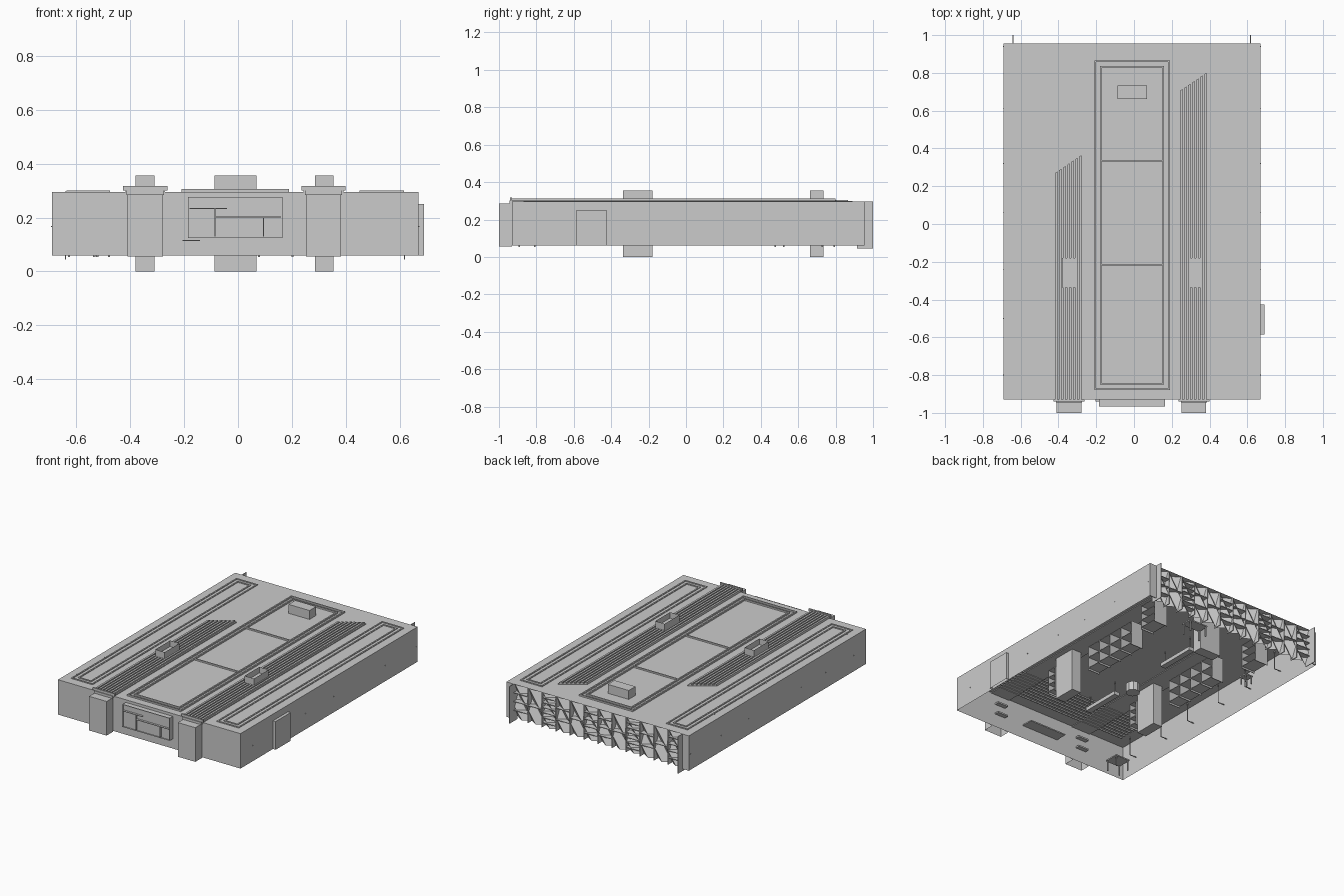
import bpy, bmesh, random
from mathutils import Vector

if "Cube" in bpy.data.objects:
    bpy.data.objects.remove(bpy.data.objects["Cube"])

random.seed(4)
X0, X1, Y0, Y1, Z0, Z1 = -0.69, 0.67, -0.93, 0.955, 0.06, 0.295


def finish(name, bm):
    me = bpy.data.meshes.new(name)
    bm.to_mesh(me)
    bm.free()
    ob = bpy.data.objects.new(name, me)
    bpy.context.collection.objects.link(ob)
    return ob


def add_box(bm, x0, x1, y0, y1, z0, z1, skip=""):
    """Box added to a bmesh; skip lists sides to leave open (l r f k b t)."""
    v = [bm.verts.new((x, y, z)) for z in (z0, z1) for y in (y0, y1) for x in (x0, x1)]
    sides = dict(b=(0, 2, 3, 1), t=(4, 5, 7, 6), f=(0, 1, 5, 4),
                 k=(2, 6, 7, 3), l=(0, 4, 6, 2), r=(1, 3, 7, 5))
    return {s: bm.faces.new([v[i] for i in q]) for s, q in sides.items() if s not in skip}


def boxes(name, items):
    bm = bmesh.new()
    for it in items:
        add_box(bm, *it)
    return finish(name, bm)


# Building shell: roof, front and side walls, open below and at the back
boxes("building_shell", [(X0, X1, Y0, Y1, Z0, Z1, "bk")])

# Entrance bump on the right wall
boxes("side_door", [(X1, 0.69, -0.585, -0.425, Z0, 0.25, "lb")])


# Ribbed roof strips with slanted ends, and the front pilasters below them
def ribbed_strip(name, x0, x1, ya, yb):
    bm = bmesh.new()

    def bar(a, b, z0, z1):
        f = add_box(bm, a, b, -0.935, ya, z0, z1)
        for vert in f["k"].verts:
            vert.co.y = ya + (yb - ya) * (vert.co.x - x0) / (x1 - x0)
    bar(x0, x1, 0.29, 0.301)
    n, step = 7, (x1 - x0) / 7
    for i in range(n):
        bar(x0 + i * step, x0 + (i + 0.6) * step, 0.301, 0.311)
    finish(name, bm)


for side, cx, ya, yb in (("left", -0.344, 0.27, 0.37), ("right", 0.317, 0.705, 0.805)):
    ribbed_strip("roof_strip_" + side, cx - 0.074, cx + 0.074, ya, yb)
    boxes("strip_cap_" + side, [(cx - 0.082, cx + 0.082, -0.94, -0.93, 0.301, 0.317),
                                (cx - 0.069, cx + 0.069, -0.945, -0.93, 0.283, 0.301)])
    boxes("pilaster_" + side, [(cx - 0.065, cx + 0.065, -1.0, Y0, 0.055, 0.285, "bk"),
                               (cx - 0.04, cx + 0.04, -0.985, -0.9, 0.15, 0.16),
                               (cx - 0.04, cx + 0.04, -0.985, -0.9, 0.22, 0.23)])


# Thin raised rail frames on the roof, each a double rectangle
def rail_frame(name, x0, x1, y0, y1, top, cross=()):
    w, items = 0.009, []
    for d in (0, 0.03):
        a, b, c, e = x0 + d, x1 - d, y0 + d, y1 - d
        items += [(a, a + w, c, e, Z1, top), (b - w, b, c, e, Z1, top),
                  (a + w, b - w, c, c + w, Z1, top), (a + w, b - w, e - w, e, Z1, top)]
    for y in cross:
        items.append((x0 + 0.039, x1 - 0.039, y, y + w, Z1, top))
    boxes(name, items)


rail_frame("roof_rails_left", -0.635, -0.475, -0.87, 0.89, 0.3)
rail_frame("roof_rails_right", 0.45, 0.615, -0.87, 0.89, 0.3)
rail_frame("roof_rails_middle", -0.21, 0.19, -0.88, 0.866, 0.305, (-0.22, 0.33))

# Front display case: hollow, with a raised rim and panel dividers
bm = bmesh.new()
f = add_box(bm, -0.185, 0.165, -0.965, Y0, 0.125, 0.277, "k")
bmesh.ops.inset_region(bm, faces=[f["f"]], thickness=0.006, depth=0)
for v in f["f"].verts:
    v.co.y += 0.012
finish("display_case", bm)
boxes("display_dividers", [(-0.18, -0.04, -0.967, -0.95, 0.232, 0.236),
                           (-0.088, -0.084, -0.967, -0.95, 0.13, 0.232),
                           (-0.084, 0.16, -0.967, -0.95, 0.2, 0.204),
                           (0.093, 0.097, -0.967, -0.95, 0.13, 0.2),
                           (-0.205, -0.14, -0.94, Y0, 0.113, 0.116),
                           (-0.15, 0.13, -0.93, -0.85, 0.15, 0.158)])

# Columns that pass from the ground through the roof
for name, x0, x1, y0, y1, hollow in (("column_left", -0.38, -0.31, -0.337, -0.18, True),
                                     ("column_right", 0.285, 0.355, -0.337, -0.18, True),
                                     ("column_rear", -0.087, 0.069, 0.663, 0.734, False)):
    bm = bmesh.new()
    f = add_box(bm, x0, x1, y0, y1, 0, 0.355)
    if hollow:
        bmesh.ops.inset_region(bm, faces=[f["t"]], thickness=0.008, depth=0)
        r = bmesh.ops.extrude_face_region(bm, geom=[f["t"]])
        bmesh.ops.delete(bm, geom=[f["t"]], context='FACES_ONLY')
        low = [g for g in r["geom"] if isinstance(g, bmesh.types.BMVert)]
        bmesh.ops.translate(bm, verts=low, vec=Vector((0, 0, -0.04)))
    finish(name, bm)

# Back display wall: end fins, folded backing, bay dividers and shelves
XA, XB, YB = -0.638, 0.615, 0.915
boxes("back_fins", [(x, x + 0.004, YB, 1.0, 0.045, Z1) for x in (XA - 0.004, XB)])
bays = 12
bw = (XB - XA) / bays
boxes("back_dividers", [(XA + i * bw - 0.002, XA + i * bw + 0.002, YB - 0.02, Y1, Z0, Z1)
                        for i in range(1, bays)])
shelves = []
for i in range(bays):
    n = (5, 2, 3, 7, 2, 4)[i % 6]
    for k in range(1, n):
        z = Z0 + (Z1 - Z0) * k / n
        shelves.append((XA + i * bw, XA + (i + 1) * bw, YB, Y1, z - 0.002, z + 0.002))
boxes("back_shelves", shelves)
bm = bmesh.new()
grid = [[bm.verts.new((XA + i * bw / 2, YB + (0.03 if (i + k) % 2 else -0.005), Z0 + k * (Z1 - Z0) / 3))
         for k in range(4)] for i in range(bays * 2 + 1)]
for i in range(bays * 2):
    for k in range(3):
        a, b, c, d = grid[i][k], grid[i + 1][k], grid[i + 1][k + 1], grid[i][k + 1]
        bm.faces.new((a, c, b))
        bm.faces.new((a, d, c))
finish("back_folded_panel", bm)
boxes("back_side_returns", [(X0, XA, Y1 - 0.004, Y1, Z0, Z1), (XB, X1, Y1 - 0.004, Y1, Z0, Z1)])


# Free-standing shelf racks inside the room
def rack(name, cx, cy, w, length, bays_n, levels, z0=Z0, z1=0.23):
    t, y0 = 0.004, cy - length / 2
    items = [(cx - w / 2, cx + w / 2, y0 + length * i / bays_n - t / 2,
              y0 + length * i / bays_n + t / 2, z0, z1) for i in range(bays_n + 1)]
    for k in range(levels):
        z = z0 + 0.012 + (z1 - z0 - 0.016) * k / (levels - 1)
        items.append((cx - w / 2, cx + w / 2, y0, y0 + length, z, z + t))
    boxes(name, items)


rack("rack_left_middle", -0.34, 0.2, 0.09, 0.42, 4, 3)
rack("rack_right_middle", 0.32, 0.2, 0.09, 0.42, 4, 3)
rack("rack_left_rear", -0.41, 0.69, 0.1, 0.13, 1, 4)
rack("rack_right_rear", 0.39, 0.66, 0.1, 0.13, 1, 4)
rack("rack_left_column", -0.345, -0.37, 0.09, 0.06, 1, 4)
rack("rack_right_column", 0.32, -0.37, 0.09, 0.06, 1, 4)


# Tables with four legs
def table(name, cx, cy, w, d, h):
    items = [(cx - w / 2, cx + w / 2, cy - d / 2, cy + d / 2, Z0 + h - 0.008, Z0 + h)]
    for sx in (-1, 1):
        for sy in (-1, 1):
            x, y = cx + sx * (w / 2 - 0.008), cy + sy * (d / 2 - 0.008)
            items.append((x - 0.004, x + 0.004, y - 0.004, y + 0.004, 0.053, Z0 + h - 0.008))
    boxes(name, items)


table("corner_table", -0.58, -0.85, 0.11, 0.1, 0.07)
table("rear_table", 0.14, 0.76, 0.14, 0.08, 0.07)
table("side_table", -0.5, 0.5, 0.06, 0.06, 0.05)

# Hanging beams and a round pedestal in the middle aisle
boxes("hanging_beams", [(-0.14, -0.1, y - 0.14, y + 0.14, 0.19, 0.215) for y in (0.28, -0.45)]
      + [(-0.122, -0.118, y + s, y + s + 0.004, 0.215, Z1) for y in (0.28, -0.45) for s in (-0.12, 0.12)])
bpy.ops.mesh.primitive_cylinder_add(vertices=10, radius=0.045, depth=0.06, location=(-0.1, -0.13, 0.15))
bpy.context.object.name = "round_pedestal"

# Ceiling slats inside
boxes("ceiling_slats", [(-0.6, 0.58, y, y + 0.006, 0.286, 0.2945)
                        for y in [-0.84 + 0.03 * i for i in range(9)]])

# Wall hooks whose tips poke through walls and roof
hooks = []
for y in (-0.8, -0.5, -0.24, 0.06, 0.32, 0.61, 0.94):
    hooks += [(X0 - 0.003, -0.638, y - 0.002, y + 0.002, 0.165, 0.169),
              (-0.642, -0.638, y - 0.002, y + 0.002, 0.165, 0.297),
              (X1 - 0.03, X1 + 0.003, y - 0.002, y + 0.002, 0.165, 0.169)]
boxes("wall_hooks", hooks)
